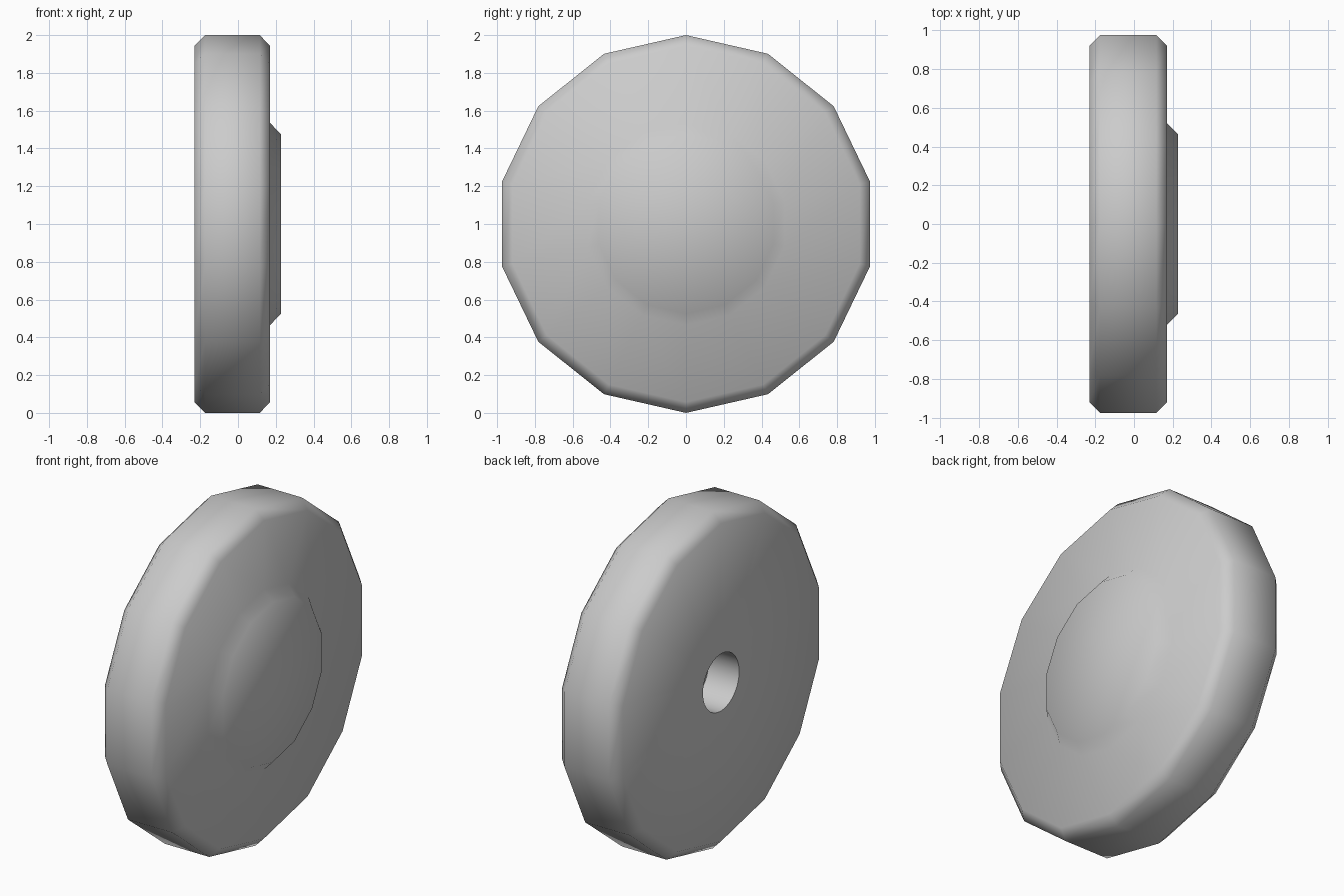
import bpy, bmesh
from math import sin, cos, pi, radians

if "Cube" in bpy.data.objects:
    bpy.data.objects.remove(bpy.data.objects["Cube"])


def ring(bm, x, r, n):
    """Edge loop around the wheel axis (x), centred at z = 1."""
    vs = [bm.verts.new((x, r * sin(2 * pi * k / n), 1 + r * cos(2 * pi * k / n))) for k in range(n)]
    return [bm.edges.new((vs[k], vs[(k + 1) % n])) for k in range(n)]


# (x, radius, sides): blind axle hole, back face, bevelled tread, front face, raised hub
profile = [
    (-0.03, 0.17, 28), (-0.23, 0.17, 28),
    (-0.23, 0.943, 14), (-0.175, 1.0, 14), (0.115, 1.0, 14), (0.17, 0.943, 14),
    (0.17, 0.535, 14), (0.227, 0.475, 14),
]

bm = bmesh.new()
loops = [ring(bm, *p) for p in profile]
for a, b in zip(loops, loops[1:]):
    bmesh.ops.bridge_loops(bm, edges=a + b)

# Hole floor and hub cap
for edges in (loops[0], loops[-1]):
    bmesh.ops.contextual_create(bm, geom=edges)
bmesh.ops.recalc_face_normals(bm, faces=bm.faces[:])

mesh = bpy.data.meshes.new("wheel")
bm.to_mesh(mesh)
bm.free()
wheel = bpy.data.objects.new("wheel", mesh)
bpy.context.collection.objects.link(wheel)

# Soft bevels, crisp hole rim
bpy.context.view_layer.objects.active = wheel
wheel.select_set(True)
bpy.ops.object.shade_smooth_by_angle(angle=radians(65))
